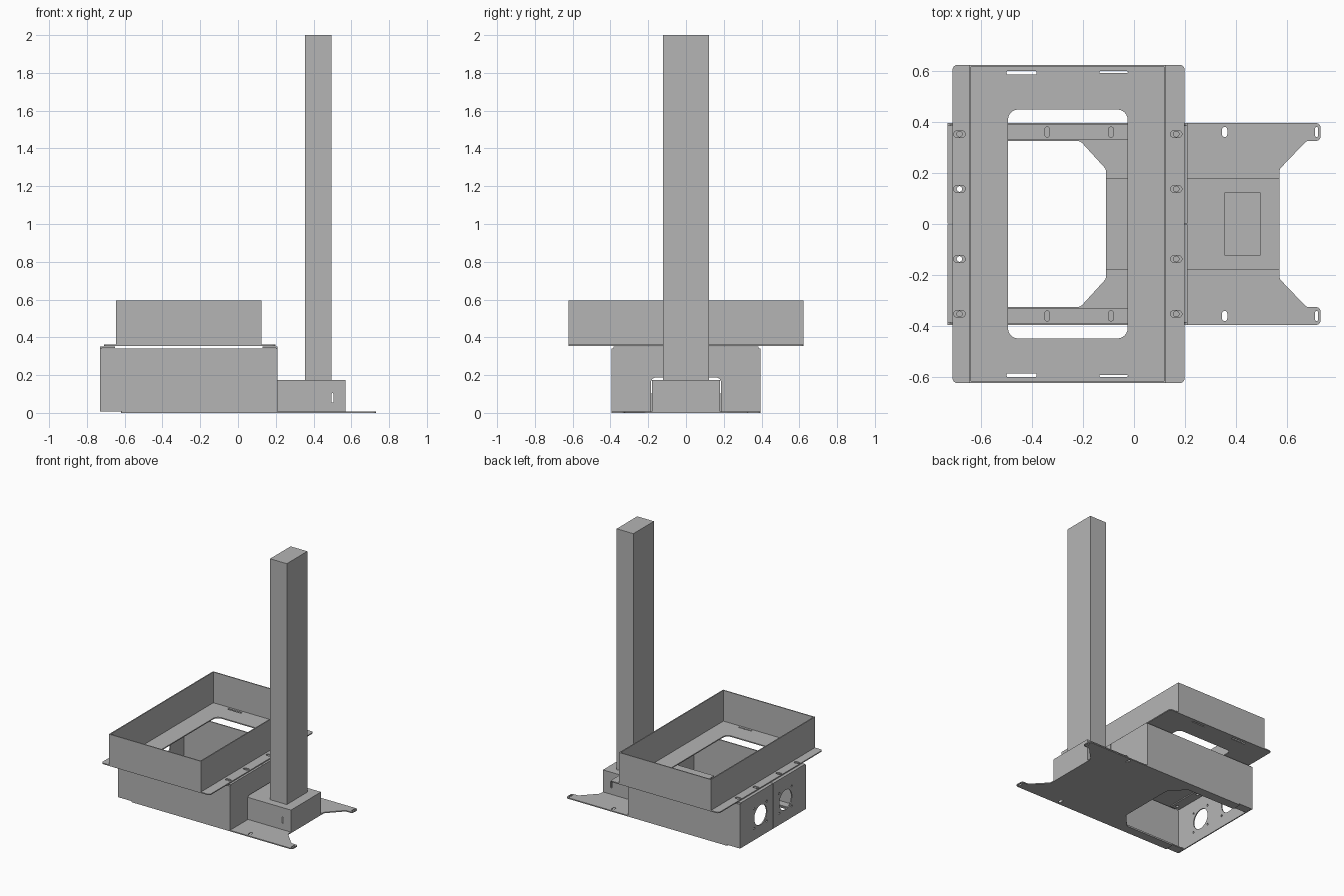
import bpy, bmesh, math
from mathutils import Vector

if "Cube" in bpy.data.objects:
    bpy.data.objects.remove(bpy.data.objects["Cube"], do_unlink=True)

# One grey sheet-metal colour
metal = bpy.data.materials.new("grey_metal")
metal.use_nodes = True
GREY = (0.46, 0.46, 0.46, 1)
metal.diffuse_color = GREY
metal.node_tree.nodes["Principled BSDF"].inputs["Base Color"].default_value = GREY

T = 0.008     # sheet thickness
GAP = 0.002   # half the seam between mirrored halves


def rounded(points):
    """Outline from (u, v, radius) corners."""
    out = []
    for i, (u, v, r) in enumerate(points):
        p = Vector((u, v))
        if r == 0:
            out.append(p)
            continue
        a = (Vector(points[i - 1][:2]) - p).normalized()
        b = (Vector(points[(i + 1) % len(points)][:2]) - p).normalized()
        half = a.angle(b) / 2
        centre = p + (a + b).normalized() * (r / math.sin(half))
        start = p + a * (r / math.tan(half)) - centre
        end = p + b * (r / math.tan(half)) - centre
        total = start.angle_signed(end)
        for k in range(7):
            t = -total * k / 6
            c, s = math.cos(t), math.sin(t)
            out.append(centre + Vector((start.x * c - start.y * s,
                                        start.x * s + start.y * c)))
    return out


def rect(u0, u1, v0, v1, r=0):
    return rounded([(u0, v0, r), (u1, v0, r), (u1, v1, r), (u0, v1, r)])


def slot(u, v, w, h):
    return rect(u - w / 2, u + w / 2, v - h / 2, v + h / 2, min(w, h) * 0.49)


def circle(u, v, r, n=32):
    return [Vector((u + r * math.cos(2 * math.pi * k / n),
                    v + r * math.sin(2 * math.pi * k / n))) for k in range(n)]


def sheet(bm, normal, start, outline, holes=(), thick=T):
    """Flat sheet with cut-outs, facing the given axis."""
    place = {"z": lambda p: (p.x, p.y, start),
             "y": lambda p: (p.x, start, p.y),
             "x": lambda p: (start, p.x, p.y)}[normal]
    step = Vector([thick if axis == normal else 0 for axis in "xyz"])
    edges = []
    for loop in [outline, *holes]:
        vs = [bm.verts.new(place(p)) for p in loop]
        edges += [bm.edges.new((vs[i - 1], vs[i])) for i in range(len(vs))]
    fill = bmesh.ops.triangle_fill(bm, use_beauty=True, use_dissolve=False, edges=edges)
    faces = [g for g in fill["geom"] if isinstance(g, bmesh.types.BMFace)]
    ext = bmesh.ops.extrude_face_region(bm, geom=faces, use_keep_orig=True)
    bmesh.ops.translate(bm, vec=step,
                        verts=[g for g in ext["geom"] if isinstance(g, bmesh.types.BMVert)])


def finish(bm, name, mirror=False):
    bmesh.ops.recalc_face_normals(bm, faces=bm.faces)
    mesh = bpy.data.meshes.new(name)
    bm.to_mesh(mesh)
    bm.free()
    mesh.materials.append(metal)
    obj = bpy.data.objects.new(name, mesh)
    bpy.context.collection.objects.link(obj)
    if mirror:
        mod = obj.modifiers.new("mirror", "MIRROR")
        mod.use_axis = (False, True, False)
        mod.use_mirror_merge = False
    return obj


# Column
bm = bmesh.new()
sheet(bm, "z", 0.175, rect(0.355, 0.495, -0.123, 0.123), thick=1.825)
finish(bm, "column")

# Base plate with two wings and two long arms
half = [(0.57, 0.215, 0.02), (0.675, 0.325, 0.02), (0.73, 0.325, 0.018),
        (0.73, 0.395, 0.018), (-0.62, 0.395, 0.01), (-0.62, 0.325, 0.01),
        (-0.21, 0.325, 0.03), (-0.11, 0.215, 0.02)]
outline = rounded(half + [(x, -y, r) for x, y, r in reversed(half)])
holes = [slot(x, s * 0.36, w, 0.04) for s in (-1, 1) for x, w in ((0.355, 0.02), (0.715, 0.012))]
bm = bmesh.new()
sheet(bm, "z", 0, outline, holes)
finish(bm, "base_plate")

# Raised channel under the column
bm = bmesh.new()
sheet(bm, "y", 0.172, rect(-0.11, 0.57, T, 0.167), [slot(0.5, 0.08, 0.012, 0.05)])
sheet(bm, "z", 0.167, rect(-0.11, 0.57, 0, 0.18))
sheet(bm, "x", 0.562, rect(0, 0.172, T, 0.167))
finish(bm, "column_channel", mirror=True)

# Lower box: one half, mirrored across the seam
FLOOR, TOP = T, 0.351
bolt_y = (0.137, 0.352)
bm = bmesh.new()
sheet(bm, "y", 0.387, rect(-0.73, 0.21, FLOOR, 0.342))
sheet(bm, "z", FLOOR, rect(-0.72, 0.2, 0.33, 0.387),
      [slot(x, 0.36, 0.018, 0.04) for x in (-0.34, -0.09)])
port = [circle(0.15, 0.17, 0.075)]
port += [circle(0.15 + a * 0.075, 0.17 + b * 0.075, 0.008, 12) for a in (-1, 1) for b in (-1, 1)]
sheet(bm, "x", -0.73, rect(GAP, 0.387, FLOOR, TOP - T), port)
notched = rounded([(GAP, 0.187, 0), (0.185, 0.187, 0.025), (0.185, FLOOR, 0),
                   (0.387, FLOOR, 0), (0.387, TOP - T, 0), (GAP, TOP - T, 0)])
sheet(bm, "x", 0.202, notched)
for x0, x1, bolt_x in ((-0.73, -0.65, -0.683), (0.13, 0.21, 0.165)):
    sheet(bm, "z", TOP - T, rect(x0, x1, GAP, 0.385),
          [circle(bolt_x, y, 0.011, 16) for y in bolt_y])
finish(bm, "lower_box", mirror=True)

# Upper frame plate with its window, bolt slots and drain slots
holes = [rect(-0.493, -0.025, -0.448, 0.448, 0.04)]
for s in (-1, 1):
    holes += [slot(x, s * y, 0.045, 0.026) for x in (-0.683, 0.165) for y in bolt_y]
    holes += [slot(-0.44, s * 0.592, 0.118, 0.015), slot(-0.08, s * 0.594, 0.112, 0.008)]
bm = bmesh.new()
sheet(bm, "z", 0.354, rect(-0.71, 0.198, -0.623, 0.623, 0.02), holes)
finish(bm, "frame_plate")

# Upright walls of the upper frame, two mirrored halves
bm = bmesh.new()
sheet(bm, "y", 0.615, rect(-0.645, 0.125, 0.362, 0.595))
for x in (-0.645, 0.125 - T):
    sheet(bm, "x", x, rect(GAP / 2, 0.615, 0.362, 0.595))
finish(bm, "frame_walls", mirror=True)
